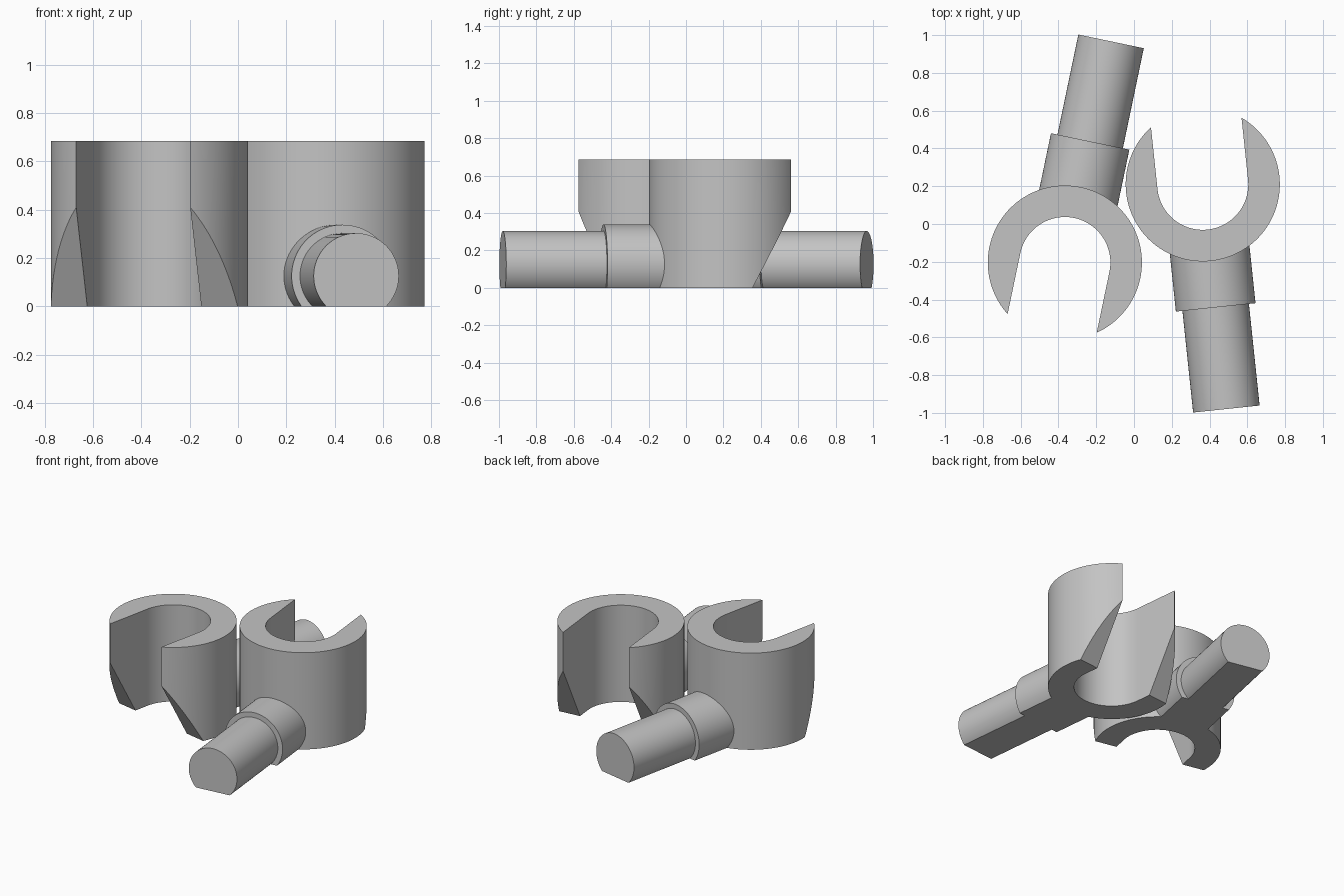
import bpy, bmesh
from math import radians, degrees, sin, cos, acos, sqrt, pi
from mathutils import Matrix

cube = bpy.data.objects.get("Cube")
if cube:
    bpy.data.objects.remove(cube, do_unlink=True)

OUTER, INNER, HEIGHT = 0.408, 0.241, 0.685   # ring
PEG_R, COLLAR_R, AXIS_Z = 0.177, 0.212, 0.126  # handle
COLLAR_END, PEG_END = 0.655, 1.196

grey = bpy.data.materials.new("light grey")
grey.use_nodes = True
colour = (0.55, 0.55, 0.55, 1)
grey.diffuse_color = colour
grey.node_tree.nodes["Principled BSDF"].inputs["Base Color"].default_value = colour


def slice_off(bm, point, normal):
    """Remove everything on the normal's side and cap the cut."""
    bmesh.ops.bisect_plane(bm, geom=bm.verts[:] + bm.edges[:] + bm.faces[:],
                           plane_co=point, plane_no=normal, clear_outer=True)
    rim = [e for e in bm.edges if e.is_boundary]
    bmesh.ops.holes_fill(bm, edges=rim, sides=0)


def finish(bm, name, place):
    bmesh.ops.recalc_face_normals(bm, faces=bm.faces[:])
    mesh = bpy.data.meshes.new(name)
    bm.to_mesh(mesh)
    bm.free()
    mesh.materials.append(grey)
    obj = bpy.data.objects.new(name, mesh)
    bpy.context.collection.objects.link(obj)
    obj.matrix_world = place
    bpy.ops.object.select_all(action='DESELECT')
    obj.select_set(True)
    bpy.context.view_layer.objects.active = obj
    bpy.ops.object.shade_smooth_by_angle(angle=radians(30))


def skin(bm, rows, closed):
    """Join neighbouring rows of vertices with quads."""
    n = len(rows[0])
    for a, b in zip(rows, rows[1:]):
        for i in range(n if closed else n - 1):
            j = (i + 1) % n
            bm.faces.new((a[i], a[j], b[j], b[i]))


def open_ring(name, place):
    bm = bmesh.new()
    tip = acos(INNER / OUTER)
    # Lower right arm, half circle, lower left arm
    angles = [-tip + tip * i / 20 for i in range(20)]
    angles += [pi * i / 64 for i in range(65)]
    angles += [pi + tip * i / 20 for i in range(1, 21)]
    rows = []
    for a in angles:
        ox, oy = OUTER * cos(a), OUTER * sin(a)
        if sin(a) > 0:
            ix, iy = INNER * cos(a), INNER * sin(a)
        else:
            ix, iy = (INNER if ox > 0 else -INNER), oy
        rows.append([bm.verts.new(p) for p in
                     ((ox, oy, 0), (ox, oy, HEIGHT), (ix, iy, HEIGHT), (ix, iy, 0))])
    skin(bm, rows, True)
    bmesh.ops.remove_doubles(bm, verts=bm.verts[:], dist=0.0001)
    # Sloping cut under both tips
    tip_y, cut_y, cut_z = -sqrt(OUTER ** 2 - INNER ** 2), -0.105, 0.41
    slice_off(bm, (0, cut_y, 0), (0, -cut_z, tip_y - cut_y))
    finish(bm, name, place)


def handle(name, place):
    bm = bmesh.new()
    profile = [(0.3, COLLAR_R), (COLLAR_END, COLLAR_R), (COLLAR_END, PEG_R), (PEG_END, PEG_R)]
    sides = 72
    rows = []
    for y, r in profile:
        rows.append([bm.verts.new((r * cos(2 * pi * i / sides), y,
                                   AXIS_Z + r * sin(2 * pi * i / sides)))
                     for i in range(sides)])
    skin(bm, rows, True)
    bm.faces.new(rows[0])
    bm.faces.new(rows[-1])
    # Flat underside
    slice_off(bm, (0, 0, 0), (0, 0, -1))
    finish(bm, name, place)


# Two clips lying side by side, facing opposite ways
for side, x, y, turn in (("right", -0.366, -0.204, -11.8), ("left", 0.364, 0.21, 186)):
    place = Matrix.Translation((x, y, 0)) @ Matrix.Rotation(radians(turn), 4, 'Z')
    open_ring(side + "_clip_ring", place)
    handle(side + "_clip_handle", place)
